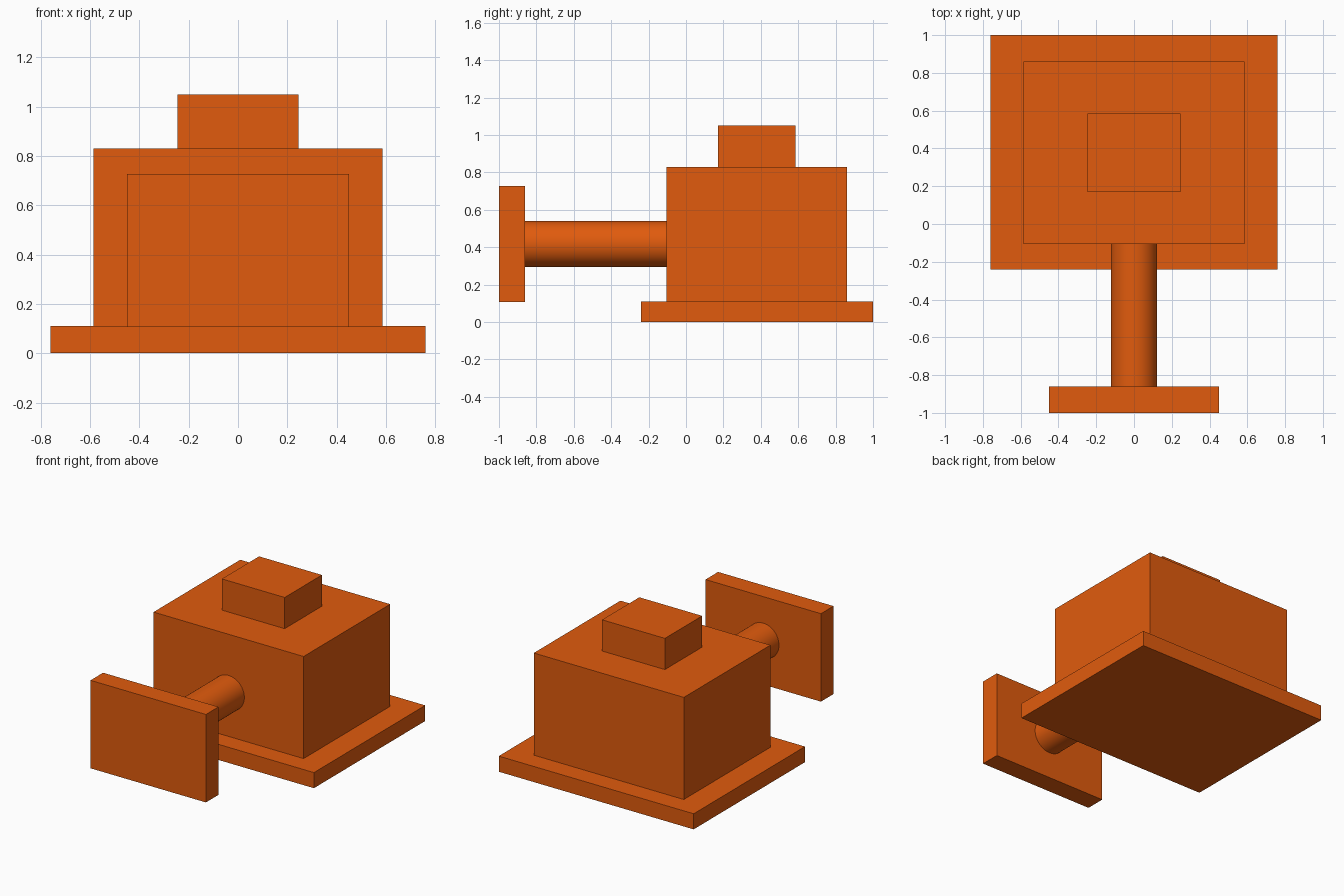
import bpy
import math

# Remove the default cube
default = bpy.data.objects.get("Cube")
if default:
    bpy.data.objects.remove(default, do_unlink=True)

# Single orange material
orange = bpy.data.materials.new("orange")
orange.use_nodes = True
colour = (0.75, 0.105, 0.004, 1.0)
orange.diffuse_color = colour
orange.node_tree.nodes["Principled BSDF"].inputs["Base Color"].default_value = colour


def box(name, half_width, y_range, z_range):
    """Box centred on x, spanning the given y and z ranges."""
    (y0, y1), (z0, z1) = y_range, z_range
    bpy.ops.mesh.primitive_cube_add(size=1, location=(0, (y0 + y1) / 2, (z0 + z1) / 2))
    obj = bpy.context.object
    obj.name = name
    obj.scale = (2 * half_width, y1 - y0, z1 - z0)
    bpy.ops.object.transform_apply(location=False, rotation=False, scale=True)
    obj.data.materials.append(orange)
    return obj


# Stacked body
box("base_plate", 0.76, (-0.24, 1.0), (0, 0.11))
box("main_block", 0.585, (-0.105, 0.86), (0.11, 0.83))
box("top_block", 0.245, (0.17, 0.585), (0.83, 1.05))

# Front plate held out on a round rod
box("front_plate", 0.45, (-1.0, -0.86), (0.107, 0.727))

rod_start, rod_end = -0.86, -0.105
bpy.ops.mesh.primitive_cylinder_add(
    vertices=64, radius=0.123, depth=rod_end - rod_start,
    location=(0, (rod_start + rod_end) / 2, 0.417), rotation=(math.pi / 2, 0, 0))
rod = bpy.context.object
rod.name = "connecting_rod"
rod.data.materials.append(orange)
bpy.ops.object.shade_smooth_by_angle(angle=math.radians(30))
